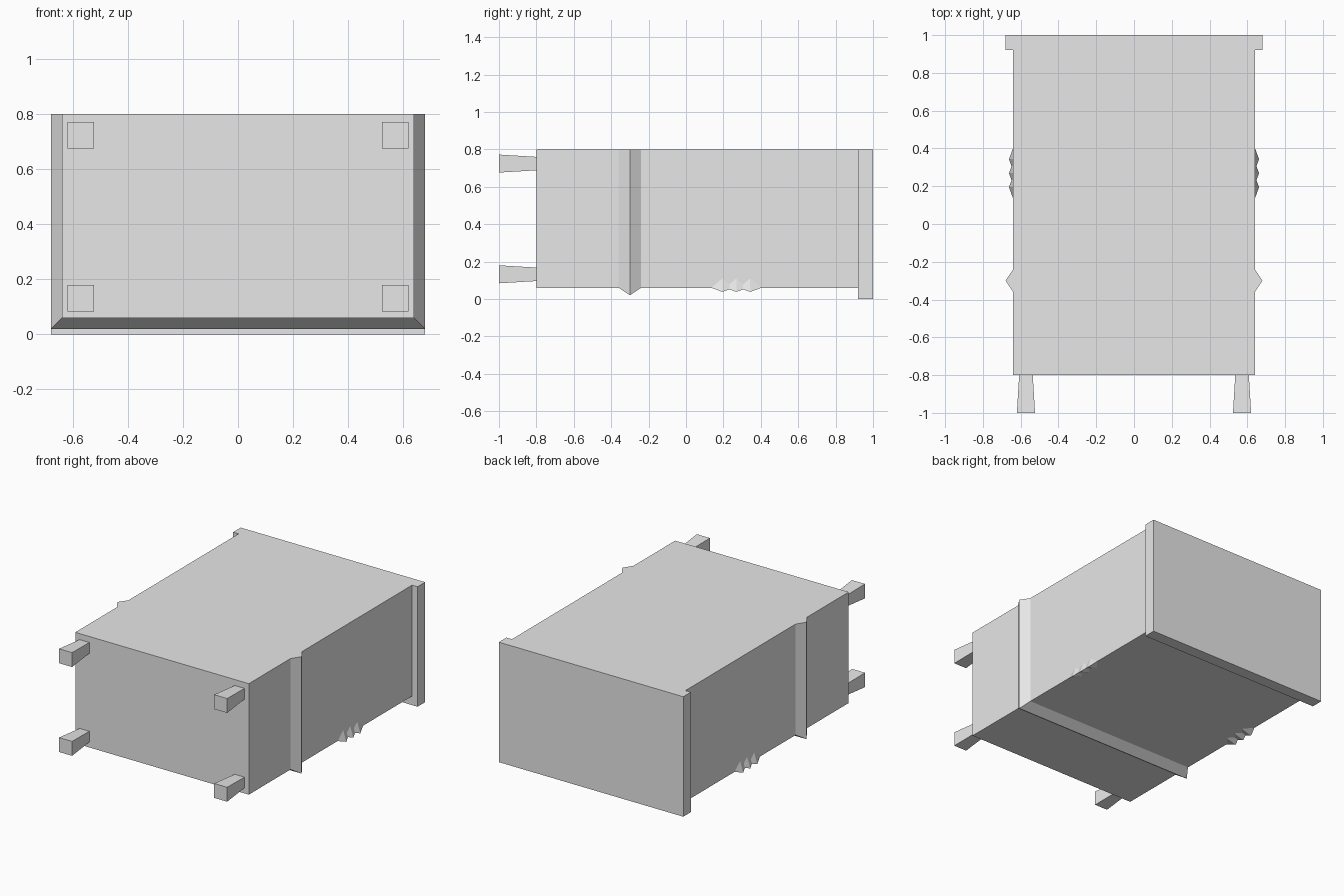
import bpy
import bmesh

cube = bpy.data.objects.get("Cube")
if cube:
    bpy.data.objects.remove(cube, do_unlink=True)

grey = bpy.data.materials.new("plain grey")
grey.use_nodes = True
colour = (0.8, 0.8, 0.8, 1)
grey.diffuse_color = colour
grey.node_tree.nodes["Principled BSDF"].inputs["Base Color"].default_value = colour

TOP = 0.8
HALF = 0.64      # half width of the body
BASE = 0.06      # underside of the body


def make_object(name, verts, faces):
    """Flat-shaded mesh object with outward normals."""
    bm = bmesh.new()
    points = [bm.verts.new(v) for v in verts]
    for face in faces:
        bm.faces.new([points[i] for i in face])
    bmesh.ops.recalc_face_normals(bm, faces=bm.faces)
    mesh = bpy.data.meshes.new(name)
    bm.to_mesh(mesh)
    bm.free()
    mesh.materials.append(grey)
    obj = bpy.data.objects.new(name, mesh)
    bpy.context.collection.objects.link(obj)
    return obj


def loft(name, start, end):
    """Block between two (y, x0, x1, z0, z1) rectangles."""
    verts = []
    for y, x0, x1, z0, z1 in (start, end):
        verts += [(x0, y, z0), (x1, y, z0), (x1, y, z1), (x0, y, z1)]
    sides = [(i, (i + 1) % 4, (i + 1) % 4 + 4, i + 4) for i in range(4)]
    return make_object(name, verts, sides + [(0, 1, 2, 3), (4, 5, 6, 7)])


# Main case and the wider end board
loft("cabinet_body", (-0.8, -HALF, HALF, BASE, TOP), (0.92, -HALF, HALF, BASE, TOP))
loft("cabinet_top_board", (0.92, -0.68, 0.68, 0, TOP), (1, -0.68, 0.68, 0, TOP))

# Triangular moulding wrapped round three sides, with mitred corners
verts = []
for y, out in ((-0.36, 0), (-0.3, 0.04), (-0.24, 0)):
    x, z = HALF + out, BASE - out
    verts += [(-x, y, TOP), (-x, y, z), (x, y, z), (x, y, TOP)]
faces = [(0, 4, 8), (3, 7, 11)]
for a, b in ((0, 4), (4, 8), (8, 0)):
    faces += [(a + i, a + i + 1, b + i + 1, b + i) for i in range(3)]
make_object("moulding", verts, faces)

# Small pointed carvings along the two lower edges
for side, label in ((1, "left"), (-1, "right")):
    for n in range(3):
        y = 0.195 + 0.074 * n
        x = side * HALF
        verts = [(x, y - 0.06, BASE), (x, y, BASE + 0.05),
                 (x, y + 0.06, BASE), (x - side * 0.05, y, BASE),
                 (x + side * 0.022, y, BASE - 0.022)]
        faces = [(i, (i + 1) % 4, 4) for i in range(4)] + [(0, 1, 2), (0, 2, 3)]
        make_object(f"carved_point_{label}_{n + 1}", verts, faces)

# Four square legs, flaring towards the foot
for side, label in ((1, "left"), (-1, "right")):
    for z, level in ((0.132, "lower"), (0.724, "upper")):
        x = side * 0.572
        rects = [(y, x - r, x + r, z - r, z + r) for y, r in ((-1, 0.048), (-0.8, 0.036))]
        loft(f"leg_{level}_{label}", *rects)
